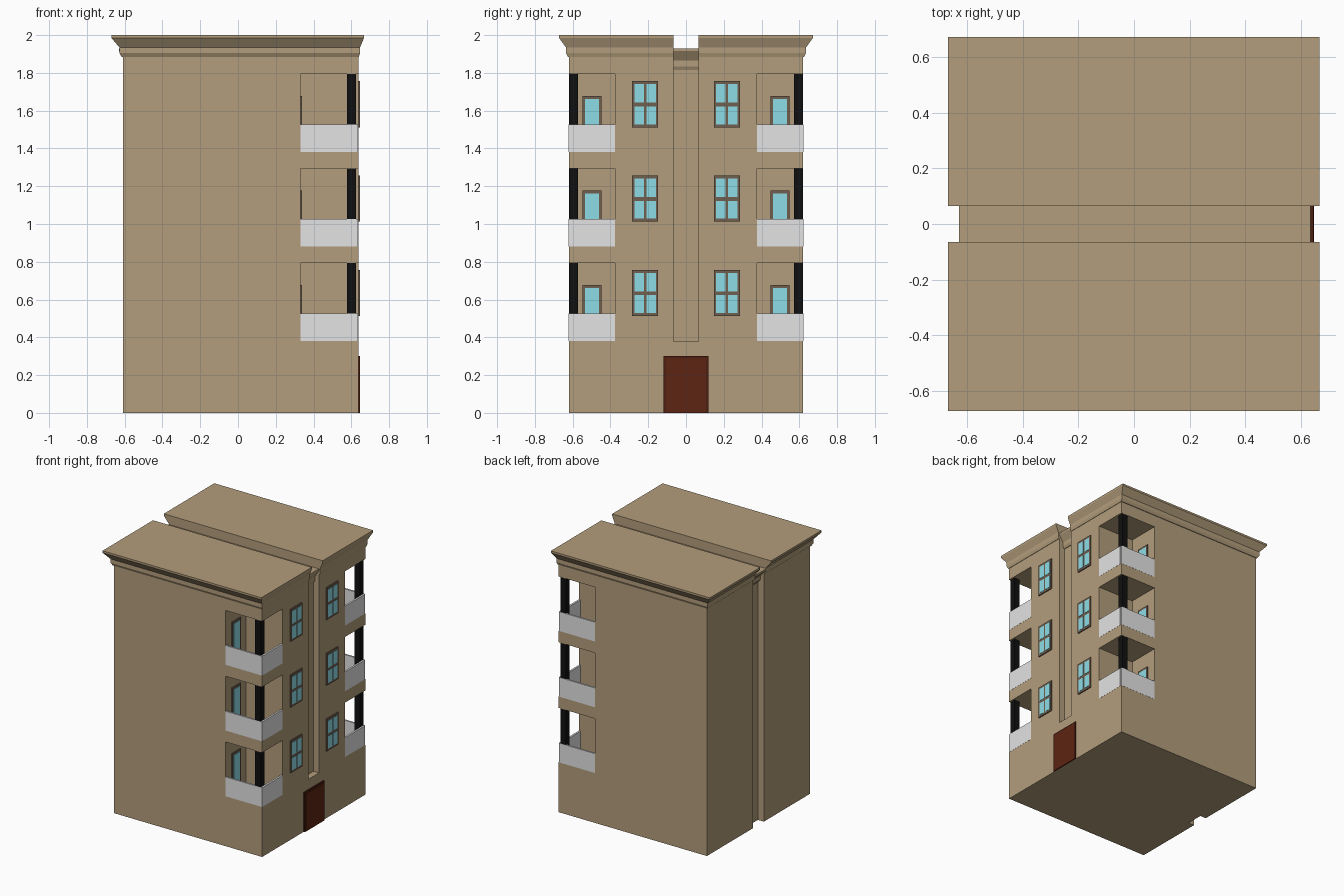
import bpy, bmesh

if "Cube" in bpy.data.objects:
    bpy.data.objects.remove(bpy.data.objects["Cube"])


def material(name, rgb):
    m = bpy.data.materials.new(name)
    m.diffuse_color = (*rgb, 1)
    m.use_nodes = True
    m.node_tree.nodes["Principled BSDF"].inputs["Base Color"].default_value = m.diffuse_color
    return m


TAN = material("tan wall", (0.45, 0.34, 0.20))
WHITE = material("white parapet", (0.77, 0.77, 0.77))
GLASS = material("blue glass", (0.27, 0.73, 0.81))
FRAME = material("brown frame", (0.16, 0.115, 0.08))
BLACK = material("black pillar", (0.005, 0.005, 0.005))
DOOR = material("red brown door", (0.107, 0.018, 0.006))
DOOR_FRAME = material("dark door frame", (0.075, 0.013, 0.005))


def loft(name, rings, mat):
    """Closed solid through rectangles (z, x0, x1, y0, y1)."""
    bm = bmesh.new()
    loops = [[bm.verts.new(p) for p in ((x0, y0, z), (x1, y0, z), (x1, y1, z), (x0, y1, z))]
             for z, x0, x1, y0, y1 in rings]
    for a, b in zip(loops, loops[1:]):
        for i in range(4):
            j = (i + 1) % 4
            bm.faces.new((a[i], a[j], b[j], b[i]))
    bm.faces.new(loops[0][::-1])
    bm.faces.new(loops[-1])
    bmesh.ops.recalc_face_normals(bm, faces=bm.faces)
    me = bpy.data.meshes.new(name)
    bm.to_mesh(me)
    bm.free()
    me.materials.append(mat)
    ob = bpy.data.objects.new(name, me)
    bpy.context.collection.objects.link(ob)
    return ob


def box(name, x, y, z, mat):
    x, y, z = sorted(x), sorted(y), sorted(z)
    return loft(name, [(z[0], *x, *y), (z[1], *x, *y)], mat)


def combine(target, other, operation):
    mod = target.modifiers.new("cut", 'BOOLEAN')
    mod.operation, mod.solver, mod.object = operation, 'EXACT', other
    bpy.context.view_layer.objects.active = target
    bpy.ops.object.modifier_apply(modifier=mod.name)
    bpy.data.objects.remove(other, do_unlink=True)


X0, X1, Y = -0.61, 0.637, 0.62      # outer walls
BX, BY = 0.33, 0.375                # inner balcony walls
FLOORS = [0.38, 0.88, 1.38]
PROFILE = [(0.1, 1.885), (0.3, 1.905), (0.3, 1.935), (1, 1.985), (1, 2.0)]

# Main block with recessed balconies and the central channel
body = box("building", (X0, X1), (-Y, Y), (0, 1.895), TAN)
combine(body, box("channel_cutter", (0.59, 0.8), (-0.065, 0.065), (0.378, 2.1), TAN), 'DIFFERENCE')
combine(body, box("channel_cutter", (-0.8, -0.56), (-0.065, 0.065), (-0.1, 2.1), TAN), 'DIFFERENCE')
for s in (-1, 1):
    for z in FLOORS:
        combine(body, box("balcony_cutter", (BX, 0.8), (s * BY, s * 0.8), (z, z + 0.413), TAN),
                'DIFFERENCE')

# Cornice roof on each half
for s in (-1, 1):
    rings = []
    for f, z in PROFILE:
        ys = sorted((s * 0.065, s * (Y + 0.052 * f)))
        rings.append((z, X0 - 0.06 * f, X1 + 0.03 * f, *ys))
    combine(body, loft("roof_half", rings, TAN), 'UNION')

# Lower cornice roof inside the channel
combine(body, loft("channel_roof", [(z - 0.07, -0.56 - 0.07 * f, 0.59 + 0.045 * f, -0.066, 0.066)
                                    for f, z in PROFILE], TAN), 'UNION')

for s in (-1, 1):
    for z in FLOORS:
        # Balcony parapets and corner pillar
        box("side_parapet", (BX, X1 - 0.002), (s * (Y - 0.012), s * (Y + 0.001)), (z, z + 0.147), WHITE)
        box("front_parapet", (X1 - 0.013, X1 + 0.001), (s * BY, s * (Y - 0.012)), (z, z + 0.147), WHITE)
        box("corner_pillar", (0.578, 0.624), (s * 0.573, s * 0.607), (z, z + 0.413), BLACK)
        box("corner_pillar_face", (0.578, 0.624), (s * 0.607, s * 0.619), (z + 0.147, z + 0.413), BLACK)

        # Balcony door
        box("balcony_door_frame", (BX, BX + 0.008), (s * 0.447, s * 0.547), (z, z + 0.298), FRAME)
        box("balcony_door_glass", (BX + 0.006, BX + 0.010), (s * 0.46, s * 0.535), (z + 0.015, z + 0.282), GLASS)

        # Four-pane window
        box("window_frame", (X1, X1 + 0.008), (s * 0.147, s * 0.286), (z + 0.132, z + 0.377), FRAME)
        for y0, y1 in ((0.160, 0.210), (0.222, 0.273)):
            for z0, z1 in ((0.148, 0.243), (0.263, 0.360)):
                box("window_pane", (X1 + 0.006, X1 + 0.010), (s * y0, s * y1), (z + z0, z + z1), GLASS)

# Entrance door
box("entrance_frame", (X1, X1 + 0.008), (-0.12, 0.12), (0, 0.302), DOOR_FRAME)
box("entrance_door", (X1 + 0.006, X1 + 0.010), (-0.107, 0.107), (0, 0.288), DOOR)
